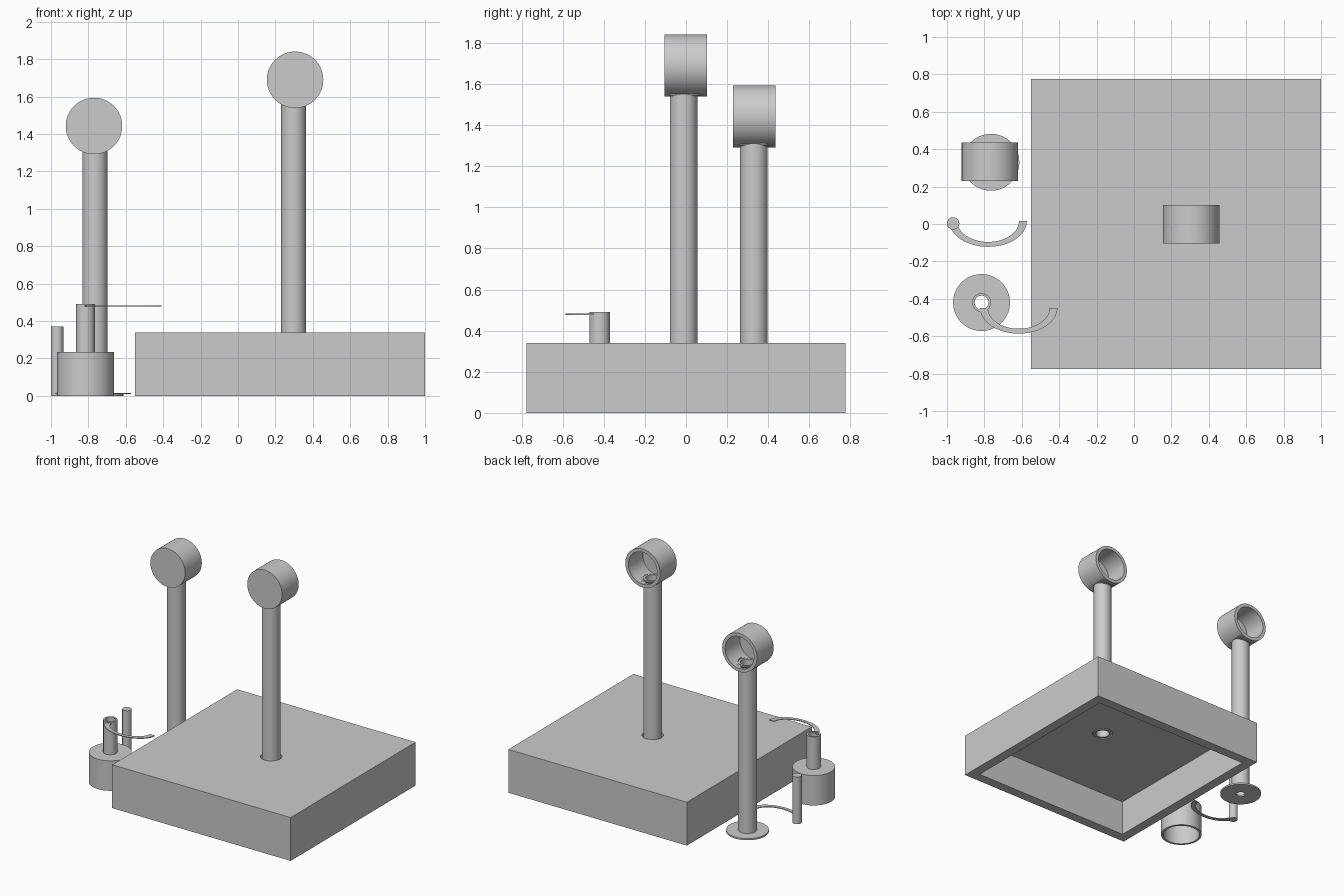
import bpy, bmesh, math
from mathutils import Vector, Matrix

old = bpy.data.objects.get("Cube")
if old:
    bpy.data.objects.remove(old, do_unlink=True)

GREY = (0.6, 0.6, 0.6, 1)
grey = bpy.data.materials.new("plain_grey")
grey.use_nodes = True
grey.diffuse_color = GREY
grey.node_tree.nodes["Principled BSDF"].inputs["Base Color"].default_value = GREY


def finish(name, bm, loc=(0, 0, 0), smooth=True):
    bmesh.ops.recalc_face_normals(bm, faces=bm.faces)
    mesh = bpy.data.meshes.new(name)
    bm.to_mesh(mesh)
    bm.free()
    mesh.materials.append(grey)
    ob = bpy.data.objects.new(name, mesh)
    ob.location = loc
    bpy.context.collection.objects.link(ob)
    activate(ob)
    if smooth:
        bpy.ops.object.shade_smooth_by_angle(angle=math.radians(35))
    return ob


def activate(ob):
    bpy.ops.object.select_all(action='DESELECT')
    ob.select_set(True)
    bpy.context.view_layer.objects.active = ob


def lathe(name, profile, loc, steps=64, tilt=0):
    """Spin a closed (radius, height) outline around z, then tilt about x."""
    bm = bmesh.new()
    turn = Matrix.Rotation(tilt, 3, 'X')
    rings = []
    for i in range(steps):
        a = math.tau * i / steps
        rings.append([bm.verts.new(turn @ Vector((r * math.cos(a), r * math.sin(a), z)))
                      for r, z in profile])
    n = len(profile)
    for i in range(steps):
        p, q = rings[i], rings[(i + 1) % steps]
        for j in range(n):
            k = (j + 1) % n
            bm.faces.new((p[j], q[j], q[k], p[k]))
    bmesh.ops.remove_doubles(bm, verts=bm.verts, dist=1e-5)
    return finish(name, bm, loc)


def tube(name, outer, inner, z0, z1, loc):
    return lathe(name, [(outer, z0), (outer, z1), (inner, z1), (inner, z0)], loc)


def drill(ob, radius, z0, z1, x, y):
    """Cut a vertical round hole, then discard the cutter."""
    cutter = lathe("drill_cutter", [(0, z0), (radius, z0), (radius, z1), (0, z1)], (x, y, 0))
    cutter.hide_render = True
    mod = ob.modifiers.new("hole", 'BOOLEAN')
    mod.operation = 'DIFFERENCE'
    mod.solver = 'EXACT'
    mod.object = cutter
    activate(ob)
    bpy.ops.object.modifier_apply(modifier=mod.name)
    bpy.data.objects.remove(cutter, do_unlink=True)


def hook(name, x, y, z, thick=0.006, steps=32):
    """Flat half-oval strip bulging to the front."""
    bm = bmesh.new()
    rows = []
    for i in range(steps + 1):
        a = math.pi + math.pi * i / steps
        c, s = math.cos(a), math.sin(a)
        rows.append([bm.verts.new((rx * c, ry * s, h)) for rx, ry, h in
                     ((0.207, 0.138, 0), (0.165, 0.112, 0),
                      (0.165, 0.112, thick), (0.207, 0.138, thick))])
    for p, q in zip(rows, rows[1:]):
        for j in range(4):
            k = (j + 1) % 4
            bm.faces.new((p[j], p[k], q[k], q[j]))
    bm.faces.new(rows[0])
    bm.faces.new(rows[-1])
    return finish(name, bm, (x, y, z))


def cup(name, x, y, z, post_x, post_y):
    """Sideways cup, closed at the front and open at the back."""
    outer, inner, half, wall = 0.151, 0.125, 0.103, 0.025
    ob = lathe(name, [(0, half), (outer, half), (outer, -half), (inner, -half),
                      (inner, half - wall), (0, half - wall)],
               (x, y, z), tilt=math.pi / 2)
    drill(ob, 0.067, z - 0.25, z, post_x, post_y)
    return ob


# Hollow base, open underneath, with a hole for the post
W, H, WALL, ROOF = 1.55, 0.34, 0.11, 0.06
bm = bmesh.new()
bmesh.ops.create_cube(bm, size=1, matrix=Matrix.Translation((0, 0, H / 2))
                      @ Matrix.Diagonal((W, W, H, 1)))
bottom = [f for f in bm.faces if f.calc_center_median().z < 0.01]
bmesh.ops.inset_region(bm, faces=bottom, thickness=WALL)
cavity = bmesh.ops.extrude_face_region(bm, geom=bottom)
bmesh.ops.translate(bm, vec=(0, 0, H - ROOF),
                    verts=[v for v in cavity["geom"] if isinstance(v, bmesh.types.BMVert)])
bmesh.ops.delete(bm, geom=[f for f in bottom if f.is_valid], context='FACES_ONLY')
base = finish("hollow_base", bm, (0.225, 0, 0), smooth=False)
drill(base, 0.076, 0.2, 0.45, 0.297, -0.012)

# Tall post on the base, with its cup
tube("base_post", 0.067, 0.05, H - ROOF, 1.575, (0.297, -0.012, 0))
cup("base_post_cup", 0.305, -0.002, 1.69, 0.297, -0.012)

# Free-standing post with foot disc and cup
tube("foot_disc", 0.152, 0.033, 0, 0.013, (-0.765, 0.33, 0))
tube("side_post", 0.067, 0.05, 0.013, 1.328, (-0.765, 0.33, 0))
cup("side_post_cup", -0.77, 0.332, 1.443, -0.765, 0.33)

# Open-bottomed can with chimney lid and hook
CAN = (-0.815, -0.42, 0)
tube("can_wall", 0.152, 0.135, 0, 0.222, CAN)
lathe("can_lid", [(0.152, 0.222), (0.152, 0.235), (0.05, 0.235), (0.05, 0.49),
                  (0.037, 0.49), (0.037, 0.222)], CAN)
hook("can_hook", -0.616, -0.448, 0.477)

# Loose rod with hook at its foot
lathe("rod", [(0, 0), (0.033, 0), (0.033, 0.37), (0, 0.37)], (-0.967, 0.003, 0), steps=32)
hook("rod_hook", -0.78, 0.016, 0.01)
